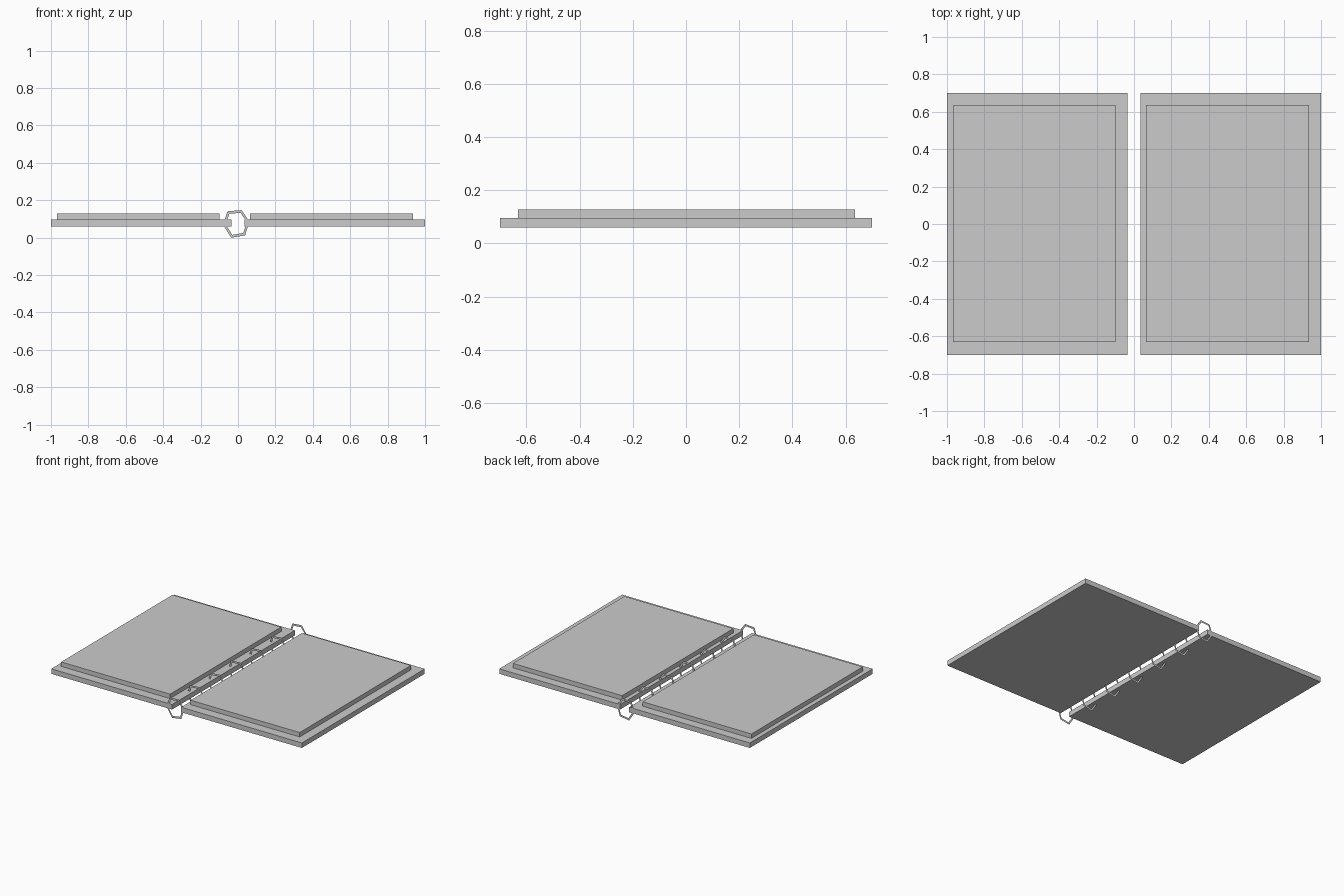
import bpy
import bmesh

if "Cube" in bpy.data.objects:
    bpy.data.objects.remove(bpy.data.objects["Cube"])


def box(name, lo, hi):
    """Axis-aligned box between two corners."""
    bm = bmesh.new()
    bmesh.ops.create_cube(bm, size=1)
    for v in bm.verts:
        v.co = [lo[i] + (v.co[i] + 0.5) * (hi[i] - lo[i]) for i in range(3)]
    return finish(name, bm)


def finish(name, bm):
    mesh = bpy.data.meshes.new(name)
    bm.to_mesh(mesh)
    bm.free()
    obj = bpy.data.objects.new(name, mesh)
    bpy.context.collection.objects.link(obj)
    return obj


def ring(name, y):
    """Flat six-sided binding ring in the xz plane."""
    outer = [(-0.056, 0.141), (0.019, 0.147), (0.061, 0.087),
             (0.038, 0.012), (-0.036, 0.0), (-0.08, 0.068)]
    cx, cz, inner = -0.009, 0.075, 0.8
    bm = bmesh.new()
    a = [bm.verts.new((x, y, z)) for x, z in outer]
    b = [bm.verts.new((cx + (x - cx) * inner, y, cz + (z - cz) * inner))
         for x, z in outer]
    n = len(outer)
    for i in range(n):
        j = (i + 1) % n
        bm.faces.new((a[i], b[i], b[j], a[j]))
    return finish(name, bm)


# Open covers
box("left_cover", (-1, -0.7, 0.06), (-0.036, 0.7, 0.096))
box("right_cover", (0.036, -0.7, 0.06), (1, 0.7, 0.096))

# Page stacks, both shifted slightly to the left on their covers
box("left_pages", (-0.968, -0.632, 0.096), (-0.1, 0.636, 0.128))
box("right_pages", (0.065, -0.632, 0.096), (0.935, 0.636, 0.128))

# Row of binding rings along the spine
RINGS = 7
for k in range(RINGS):
    ring(f"binding_ring_{k + 1}", -0.7 + 1.4 * k / (RINGS - 1))
